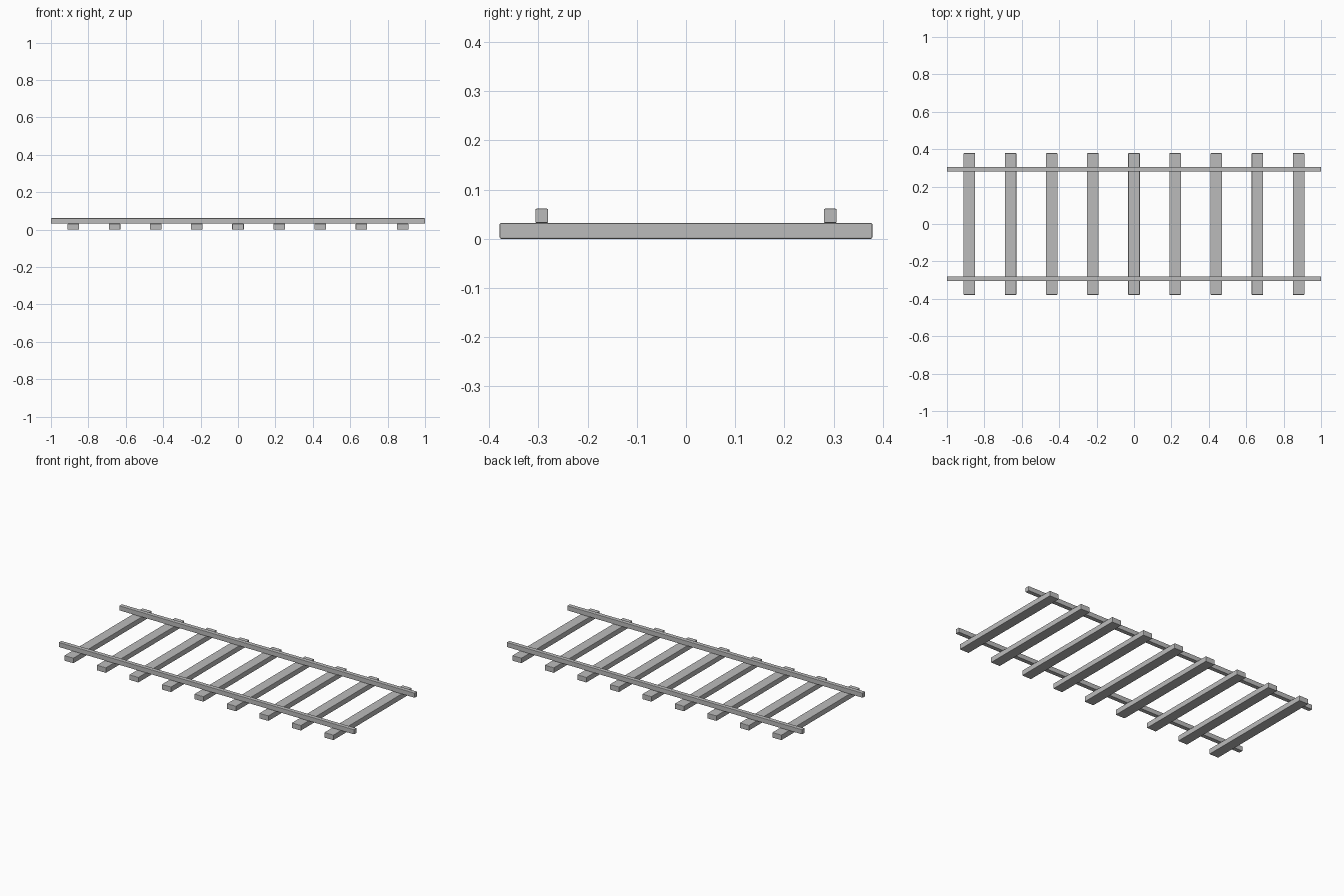
import bpy

if "Cube" in bpy.data.objects:
    bpy.data.objects.remove(bpy.data.objects["Cube"])

# one grey for the whole track
grey = bpy.data.materials.new("track grey")
grey.diffuse_color = (0.5, 0.5, 0.5, 1)
grey.use_nodes = True
grey.node_tree.nodes["Principled BSDF"].inputs["Base Color"].default_value = grey.diffuse_color


def beam(name, size, centre, bevel=0.0025):
    """Box with slightly chamfered edges."""
    bpy.ops.mesh.primitive_cube_add(size=1, location=centre)
    ob = bpy.context.object
    ob.name = name
    ob.scale = size
    bpy.ops.object.transform_apply(location=False, rotation=False, scale=True)
    mod = ob.modifiers.new("soft edges", "BEVEL")
    mod.width = bevel
    mod.segments = 2
    ob.data.materials.append(grey)
    return ob


SLEEPER_H, RAIL_H = 0.032, 0.029

# nine cross sleepers
for i in range(9):
    beam(f"sleeper_{i + 1}", (0.062, 0.757, SLEEPER_H),
         ((i - 4) * 0.22, 0, SLEEPER_H / 2))

# two rails resting on the sleepers
for side, label in ((-1, "front"), (1, "back")):
    beam(f"{label}_rail", (2.0, 0.026, RAIL_H),
         (0, side * 0.293, SLEEPER_H + RAIL_H / 2))
